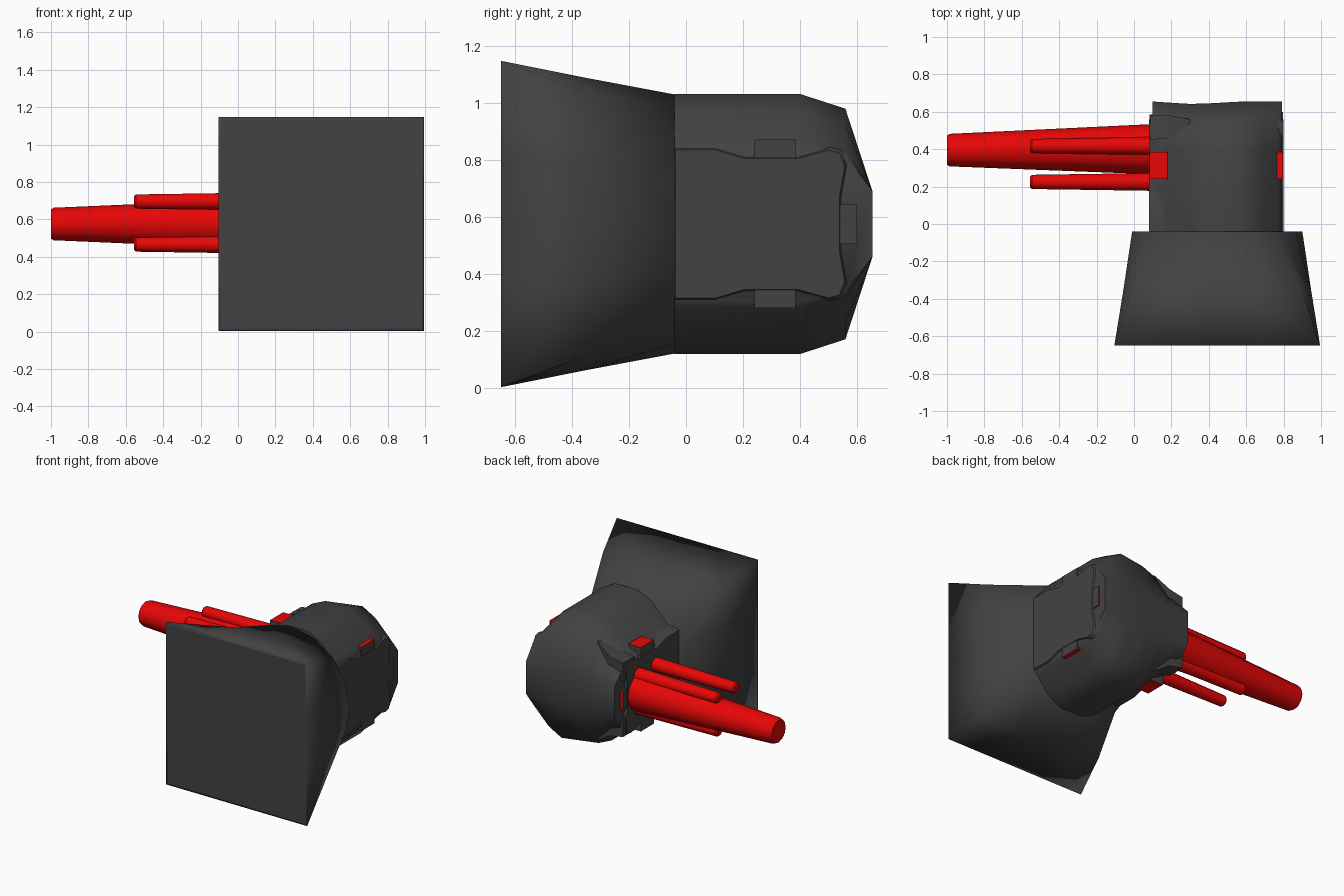
import bpy, bmesh, math
from mathutils import Vector

old = bpy.data.objects.get("Cube")
if old:
    bpy.data.objects.remove(old, do_unlink=True)

MID_X, MID_Z = 0.445, 0.575


def material(name, rgb):
    m = bpy.data.materials.new(name)
    m.use_nodes = True
    m.diffuse_color = (*rgb, 1)
    bsdf = next(n for n in m.node_tree.nodes if n.type == 'BSDF_PRINCIPLED')
    bsdf.inputs["Base Color"].default_value = (*rgb, 1)
    return m


GREY = material("dark grey", (0.055, 0.055, 0.055))
RED = material("bright red", (0.8, 0.002, 0.002))


def finish(name, bm, mats, angle=None):
    bmesh.ops.recalc_face_normals(bm, faces=bm.faces)
    me = bpy.data.meshes.new(name)
    bm.to_mesh(me)
    bm.free()
    for m in mats:
        me.materials.append(m)
    ob = bpy.data.objects.new(name, me)
    bpy.context.collection.objects.link(ob)
    if angle:
        bpy.ops.object.select_all(action='DESELECT')
        ob.select_set(True)
        bpy.context.view_layer.objects.active = ob
        bpy.ops.object.shade_smooth_by_angle(angle=math.radians(angle))
    return ob


def loft(name, rings, angle=None):
    """Skin a list of equal-length point rings and cap both ends."""
    bm = bmesh.new()
    loops = [[bm.verts.new(p) for p in ring] for ring in rings]
    n = len(loops[0])
    for a, b in zip(loops, loops[1:]):
        for i in range(n):
            j = (i + 1) % n
            bm.faces.new((a[i], a[j], b[j], b[i]))
    bm.faces.new(loops[0])
    bm.faces.new(loops[-1])
    return finish(name, bm, [GREY], angle)


def mirrored(half):
    """Close a (y, z offset) half outline about the middle height."""
    return half + [(y, -z) for y, z in reversed(half)]


def tube(name, p1, p2, r1, r2, sides=12):
    bm = bmesh.new()
    p1, p2 = Vector(p1), Vector(p2)
    d = p2 - p1
    bmesh.ops.create_cone(bm, cap_ends=True, segments=sides, radius1=r1, radius2=r2, depth=d.length)
    bmesh.ops.transform(bm, verts=bm.verts,
                        matrix=d.to_track_quat('Z', 'Y').to_matrix().to_4x4())
    bmesh.ops.translate(bm, verts=bm.verts, vec=(p1 + p2) / 2)
    return finish(name, bm, [RED], 40)


# Flared shield: square rim, bulged square middle, round back
def shield_ring(y, side, corner, half_z, is_round=False):
    pts = []
    for i in range(16):
        a = i * math.pi / 8
        c, s = math.cos(a), math.sin(a)
        if not is_round:
            big = max(abs(c), abs(s))
            c, s = c / big, s / big
        k = corner if i % 4 == 2 else side
        pts.append((MID_X + c * k, y, MID_Z + s * k * half_z / side))
    return pts


loft("shield", [
    shield_ring(-0.65, 0.535, 0.535, 0.557),
    shield_ring(-0.65, 0.55, 0.55, 0.573),
    shield_ring(-0.36, 0.503, 0.455, 0.515),
    shield_ring(-0.04, 0.455, 0.455, 0.455, True),
], 120)

# Rounded body: side profile varied along x as (x, half height, shoulder height, back y)
sections = [(0.10, 0.24, 0.215, 0.655), (0.17, 0.275, 0.245, 0.65), (0.30, 0.41, 0.34, 0.642),
            (0.40, 0.455, 0.38, 0.645), (0.58, 0.457, 0.405, 0.655), (0.68, 0.40, 0.35, 0.655),
            (0.77, 0.29, 0.26, 0.655), (0.79, 0.27, 0.24, 0.655)]
loft("body", [
    [(x, y, MID_Z + z) for y, z in mirrored([(-0.04, h), (0.40, h), (0.56, shoulder), (back, 0.115)])]
    for x, h, shoulder, back in sections], 60)

# Waisted end plates
plate = mirrored([(-0.05, 0.27), (0.10, 0.27), (0.20, 0.24), (0.40, 0.24),
                  (0.51, 0.27), (0.55, 0.26), (0.57, 0.21), (0.55, 0.10)])


def end_plate(name, x_in, x_out):
    def ring(x, k):
        return [(x, 0.26 + (y - 0.26) * k, MID_Z + z * k) for y, z in plate]
    lip = x_out + (x_in - x_out) * 0.3
    loft(name, [ring(x_in, 1), ring(lip, 1), ring(x_out, 0.96)], 50)


end_plate("left_end_plate", 0.74, 0.80)
end_plate("right_end_plate", 0.19, 0.08)

# Tapered ridges behind the arm socket
for s, label in ((1, "upper"), (-1, "lower")):
    loft(label + "_socket_ridge", [
        [(x, y, MID_Z + s * z) for y, z in ((y0, z0), (y1, z0), (y1, z1), (y0, z1))]
        for x, y0, y1, z0, z1 in ((0.085, 0.45, 0.58, 0.13, 0.26),
                                  (0.19, 0.46, 0.58, 0.15, 0.28),
                                  (0.30, 0.54, 0.56, 0.30, 0.35))], 40)


# Tabs: red on the outward face only
def tab(name, lo, hi, out):
    bm = bmesh.new()
    bmesh.ops.create_cube(bm, size=1)
    for v in bm.verts:
        v.co = [lo[i] if v.co[i] < 0 else hi[i] for i in range(3)]
    bm.normal_update()
    for f in bm.faces:
        f.material_index = 1 if f.normal.dot(Vector(out)) > 0.5 else 0
    finish(name, bm, [GREY, RED])


for side, x0, x1, back in (("left", 0.765, 0.797, 0.60), ("right", 0.083, 0.18, 0.585)):
    tab(side + "_top_tab", (x0, 0.24, 0.80), (x1, 0.385, 0.872), (0, 0, 1))
    tab(side + "_bottom_tab", (x0, 0.24, 0.28), (x1, 0.385, 0.35), (0, 0, -1))
    tab(side + "_back_tab", (x0, 0.53, 0.505), (x1, back, 0.645), (0, 1, 0))

# Barrel with a rounded tip and four slimmer rods
tube("main_barrel", (0.12, 0.40, MID_Z), (-0.985, 0.395, MID_Z), 0.135, 0.087)
tube("barrel_tip", (-0.985, 0.395, MID_Z), (-1.0, 0.395, MID_Z), 0.087, 0.078)
for y, depth in ((0.225, "front"), (0.417, "back")):
    for z, level in ((0.695, "upper"), (0.465, "lower")):
        name = f"{level}_{depth}_rod"
        tube(name, (0.12, y, z), (-0.545, y, z), 0.048, 0.038)
        tube(name + "_tip", (-0.545, y, z), (-0.555, y, z), 0.038, 0.03)
